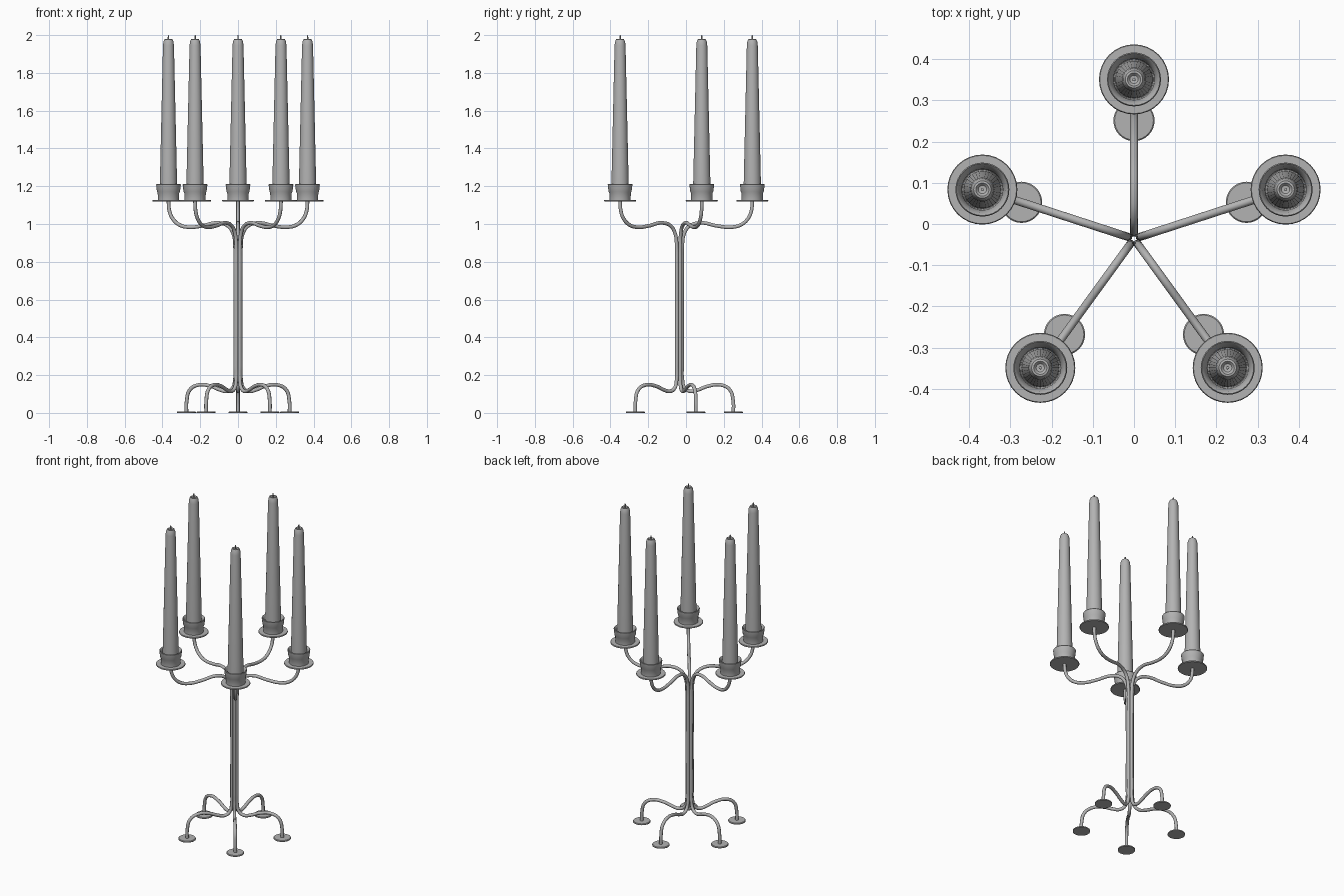
import bpy, bmesh, math
from mathutils import Vector, Matrix

if "Cube" in bpy.data.objects:
    bpy.data.objects.remove(bpy.data.objects["Cube"])

CENTRE = Vector((0, -0.036, 0))
ARM_R, FOOT_R, ROD = 0.387, 0.287, 0.0098

# dull dark grey finish for the whole piece
GREY = bpy.data.materials.new("dark_grey")
GREY.diffuse_color = (0.45, 0.45, 0.45, 1)
GREY.use_nodes = True
GREY.node_tree.nodes["Principled BSDF"].inputs["Base Color"].default_value = GREY.diffuse_color


def lathe(name, profile, loc, sides=32, angle=35):
    """Spin an (r, z) profile about a vertical axis."""
    bm = bmesh.new()
    rings = []
    for r, z in profile:
        if r == 0:
            rings.append([bm.verts.new((0, 0, z))] * sides)
        else:
            rings.append([bm.verts.new((r * math.cos(2 * math.pi * i / sides),
                                        r * math.sin(2 * math.pi * i / sides), z))
                          for i in range(sides)])
    for a, b in zip(rings, rings[1:]):
        for i in range(sides):
            j = (i + 1) % sides
            quad = list(dict.fromkeys((a[i], a[j], b[j], b[i])))
            if len(quad) > 2:
                bm.faces.new(quad)
    bmesh.ops.remove_doubles(bm, verts=bm.verts, dist=1e-6)
    bmesh.ops.recalc_face_normals(bm, faces=bm.faces)
    me = bpy.data.meshes.new(name)
    bm.to_mesh(me)
    bm.free()
    me.materials.append(GREY)
    ob = bpy.data.objects.new(name, me)
    bpy.context.collection.objects.link(ob)
    ob.location = loc
    smooth(ob, angle)
    return ob


def smooth(ob, angle):
    bpy.ops.object.select_all(action='DESELECT')
    ob.select_set(True)
    bpy.context.view_layer.objects.active = ob
    bpy.ops.object.shade_smooth_by_angle(angle=math.radians(angle))


def rod(name, pts, turn):
    """Round bar bent along (r, z) points, turned about the stem axis."""
    cu = bpy.data.curves.new(name, 'CURVE')
    cu.dimensions = '3D'
    cu.bevel_depth, cu.bevel_resolution, cu.resolution_u = ROD, 3, 6
    cu.use_fill_caps = True
    cu.materials.append(GREY)
    sp = cu.splines.new('BEZIER')
    sp.bezier_points.add(len(pts) - 1)
    for p, (r, z) in zip(sp.bezier_points, pts):
        p.co = (r, 0, z)
        p.handle_left_type = p.handle_right_type = 'AUTO'
    ob = bpy.data.objects.new(name, cu)
    bpy.context.collection.objects.link(ob)
    ob.matrix_world = Matrix.Translation(CENTRE) @ Matrix.Rotation(turn, 4, 'Z')
    bpy.ops.object.select_all(action='DESELECT')
    ob.select_set(True)
    bpy.context.view_layer.objects.active = ob
    bpy.ops.object.convert(target='MESH')
    smooth(bpy.context.object, 40)


# one continuous bar: foot, stem, arm
BAR = [(FOOT_R, 0.004), (0.286, 0.06), (0.268, 0.122), (0.22, 0.148), (0.15, 0.141),
       (0.10, 0.122), (0.06, 0.114), (0.03, 0.131), (0.0165, 0.18), (0.0155, 0.25),
       (0.0155, 0.80), (0.0165, 0.88), (0.025, 0.945), (0.052, 0.987), (0.11, 1.006),
       (0.20, 0.990), (0.27, 0.983), (0.325, 0.995), (0.365, 1.03),
       (0.383, 1.075), (ARM_R, 1.125)]
FOOT = [(0, 0), (0.05, 0), (0.05, 0.005), (0.047, 0.008), (0, 0.008)]
PLATE = [(0, 1.12), (0.083, 1.12), (0.085, 1.123), (0.083, 1.128), (0, 1.128)]
# gently flared socket with a raised band at the rim
CUP = [(0.056, 1.126), (0.057, 1.165), (0.061, 1.172), (0.0655, 1.209), (0.063, 1.213),
       (0.057, 1.206), (0.05, 1.176), (0.048, 1.131), (0.056, 1.126)]
# tapered candle with a small melted hollow round the wick
CANDLE = [(0, 1.128), (0.047, 1.128), (0.045, 1.24), (0.029, 1.945),
          (0.0265, 1.965), (0.021, 1.978), (0.016, 1.979), (0.010, 1.972), (0, 1.970)]
WICK = [(0, 1.965), (0.004, 1.965), (0.0038, 1.998), (0, 2.0)]

for k in range(5):
    turn = math.radians(90 + 72 * k)
    out = Vector((math.cos(turn), math.sin(turn), 0))
    top = CENTRE + out * ARM_R
    rod(f"bent_bar_{k}", BAR, turn)
    lathe(f"foot_pad_{k}", FOOT, CENTRE + out * FOOT_R)
    lathe(f"drip_plate_{k}", PLATE, top)
    lathe(f"candle_cup_{k}", CUP, top)
    lathe(f"candle_{k}", CANDLE, top)
    lathe(f"wick_{k}", WICK, top, sides=8)
